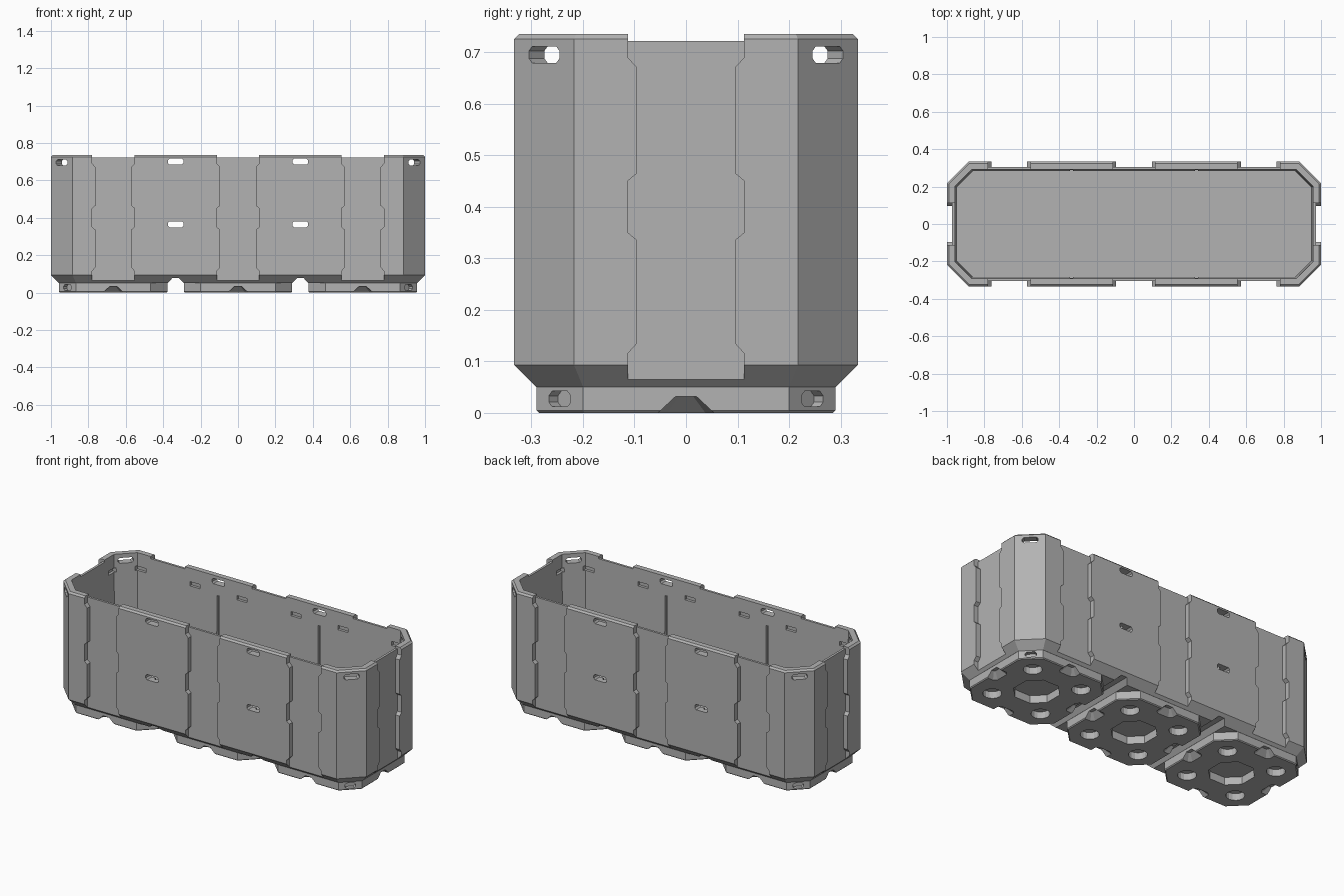
import bpy, bmesh
from math import pi
from mathutils import Matrix, Vector

cube = bpy.data.objects.get("Cube")
if cube:
    bpy.data.objects.remove(cube)

grey = bpy.data.materials.new("plain grey")
grey.use_nodes = True
GREY = (0.45, 0.45, 0.45, 1)
grey.diffuse_color = GREY
grey.node_tree.nodes["Principled BSDF"].inputs["Base Color"].default_value = GREY

MODULE = 2 / 3          # pitch of the feet and wall panels
HALF = MODULE / 2


def make_object(name, bm):
    bmesh.ops.recalc_face_normals(bm, faces=bm.faces)
    mesh = bpy.data.meshes.new(name)
    bm.to_mesh(mesh)
    bm.free()
    mesh.materials.append(grey)
    obj = bpy.data.objects.new(name, mesh)
    bpy.context.collection.objects.link(obj)
    return obj


def octagon(hx, hy, c):
    quarter = [(hx, hy - c), (hx - c, hy)]
    return (quarter + [(-x, y) for x, y in reversed(quarter)]
            + [(-x, -y) for x, y in quarter] + [(x, -y) for x, y in reversed(quarter)])


def loft(name, rings, matrix=Matrix()):
    """Skin a stack of (outline, z) rings and cap both ends."""
    bm = bmesh.new()
    loops = [[bm.verts.new(matrix @ Vector((x, y, z))) for x, y in pts] for pts, z in rings]
    for a, b in zip(loops, loops[1:]):
        for i in range(len(a)):
            j = (i + 1) % len(a)
            bm.faces.new((a[i], a[j], b[j], b[i]))
    bm.faces.new(loops[0][::-1])
    bm.faces.new(loops[-1])
    return make_object(name, bm)


def box(x, y, z):
    (x0, x1), (y0, y1) = x, y
    pts = [(x0, y0), (x1, y0), (x1, y1), (x0, y1)]
    return loft("cutter", [(pts, z[0]), (pts, z[1])])


def slot(place, angle, length, hx=0.042, hz=0.016):
    """Horizontal bar with clipped corners, running through a wall."""
    pts = octagon(hx, hz, 0.009)
    m = Matrix.Translation(place) @ Matrix.Rotation(angle, 4, "Z") @ Matrix.Rotation(pi / 2, 4, "X")
    return loft("cutter", [(pts, -length), (pts, length)], m)


def carve(obj, cutters):
    """Subtract every cutter, bake the result and delete the cutters."""
    for c in cutters:
        c.hide_render = True
        mod = obj.modifiers.new("cut", "BOOLEAN")
        mod.operation = "DIFFERENCE"
        mod.solver = "EXACT"
        mod.object = c
    bpy.context.view_layer.update()
    graph = bpy.context.evaluated_depsgraph_get()
    mesh = bpy.data.meshes.new_from_object(obj.evaluated_get(graph))
    obj.modifiers.clear()
    obj.data = mesh
    mesh.materials.clear()
    mesh.materials.append(grey)
    for p in mesh.polygons:
        p.material_index = 0
    for c in cutters:
        bpy.data.objects.remove(c)


# Tub body: bevelled octagonal prism
def shell(inset):
    return octagon(1 - inset, HALF - inset, 0.116 - 0.586 * inset)


body = loft("planter_body", [(shell(0.043), 0.05), (shell(0), 0.093),
                             (shell(0), 0.725), (shell(0.01), 0.735)])
cuts = [loft("cutter", [(shell(0.05), 0.095), (shell(0.041), 0.8)])]

# Recessed strips between the raised panels, with stepped edges
WIDE, NARROW = 0.113, 0.095
edge = [(WIDE, 0), (WIDE, 0.115), (NARROW, 0.135), (NARROW, 0.335), (WIDE, 0.35),
        (WIDE, 0.45), (NARROW, 0.465), (NARROW, 0.67), (WIDE, 0.69), (WIDE, 0.8)]
strip = edge + [(-u, z) for u, z in reversed(edge)]


def recess(x, wall, angle):
    m = Matrix.Rotation(angle, 4, "Z") @ Matrix.Translation((x, 0, 0)) @ Matrix.Rotation(pi / 2, 4, "X")
    return loft("cutter", [(strip, wall), (strip, wall + 0.2)], m)


for side in (0, pi):
    cuts += [recess(x, 0.305, side) for x in (-MODULE, 0, MODULE)]
    cuts.append(recess(0, 0.972, side + pi / 2))

# Lowered rim over the strips
for x in (-MODULE, 0, MODULE):
    cuts.append(box((x - WIDE, x + WIDE), (-0.5, 0.5), (0.722, 0.8)))
cuts.append(box((-1.2, 1.2), (-WIDE, WIDE), (0.722, 0.8)))

# Hand slots through panels and corners, inner seams, underside channels
for s in (-1, 1):
    x = s * HALF
    cuts += [slot((x, 0, z), 0, 0.5) for z in (0.365, 0.7)]
    cuts.append(box((x - 0.008, x + 0.008), (-0.302, 0.302), (0.1, 0.62)))
    channel = [(0.06, 0.03), (0.043, 0.05), (0.018, 0.077),
               (-0.018, 0.077), (-0.043, 0.05), (-0.06, 0.03)]
    m = Matrix.Translation((x, 0, 0)) @ Matrix.Rotation(pi / 2, 4, "X")
    cuts.append(loft("cutter", [(channel, -0.5), (channel, 0.5)], m))
    for t in (-1, 1):
        cuts.append(slot((s * 0.942, t * 0.275, 0.695), -s * t * pi / 4, 0.08))

# Small clip pockets on the inner walls
for s in (-1, 1):
    for x in (0.178, 0.488, 0.843):
        cuts.append(box((s * x - 0.033, s * x + 0.033), (-0.306, 0.306), (0.63, 0.655)))
    cuts.append(box((-0.972, 0.972), (s * 0.178 - 0.03, s * 0.178 + 0.03), (0.63, 0.655)))
carve(body, cuts)

# Three feet with sockets below and notches at mid-edge
FOOT = 0.29
for name, cx in (("right_foot", -MODULE), ("middle_foot", 0), ("left_foot", MODULE)):
    foot = loft(name, [(octagon(FOOT - 0.005, FOOT - 0.005, 0.088), 0),
                       (octagon(FOOT, FOOT, 0.09), 0.005),
                       (octagon(FOOT, FOOT, 0.09), 0.05)])
    cuts = [loft("cutter", [(octagon(0.115, 0.115, 0.065), z) for z in (-0.02, 0.045)])]
    for sx in (-1, 1):
        for sy in (-1, 1):
            bm = bmesh.new()
            bmesh.ops.create_cone(bm, cap_ends=True, segments=16, radius1=0.05, radius2=0.05, depth=0.08,
                                  matrix=Matrix.Translation((sx * 0.165, sy * 0.165, 0)))
            cuts.append(make_object("cutter", bm))
            # Tie pockets only on the outermost corners
            if sx * cx > 0:
                cuts.append(slot((sx * 0.245, sy * 0.245, 0.027), -sx * sy * pi / 4, 0.025, 0.03, 0.015))
    for x, y in ((FOOT, 0), (-FOOT, 0), (0, FOOT), (0, -FOOT)):
        cuts.append(loft("cutter", [(octagon(0.065, 0.065, 0.02), -0.01),
                                    (octagon(0.02, 0.02, 0.006), 0.032)],
                         Matrix.Translation((x, y, 0))))
    carve(foot, cuts)
    foot.location.x = cx
